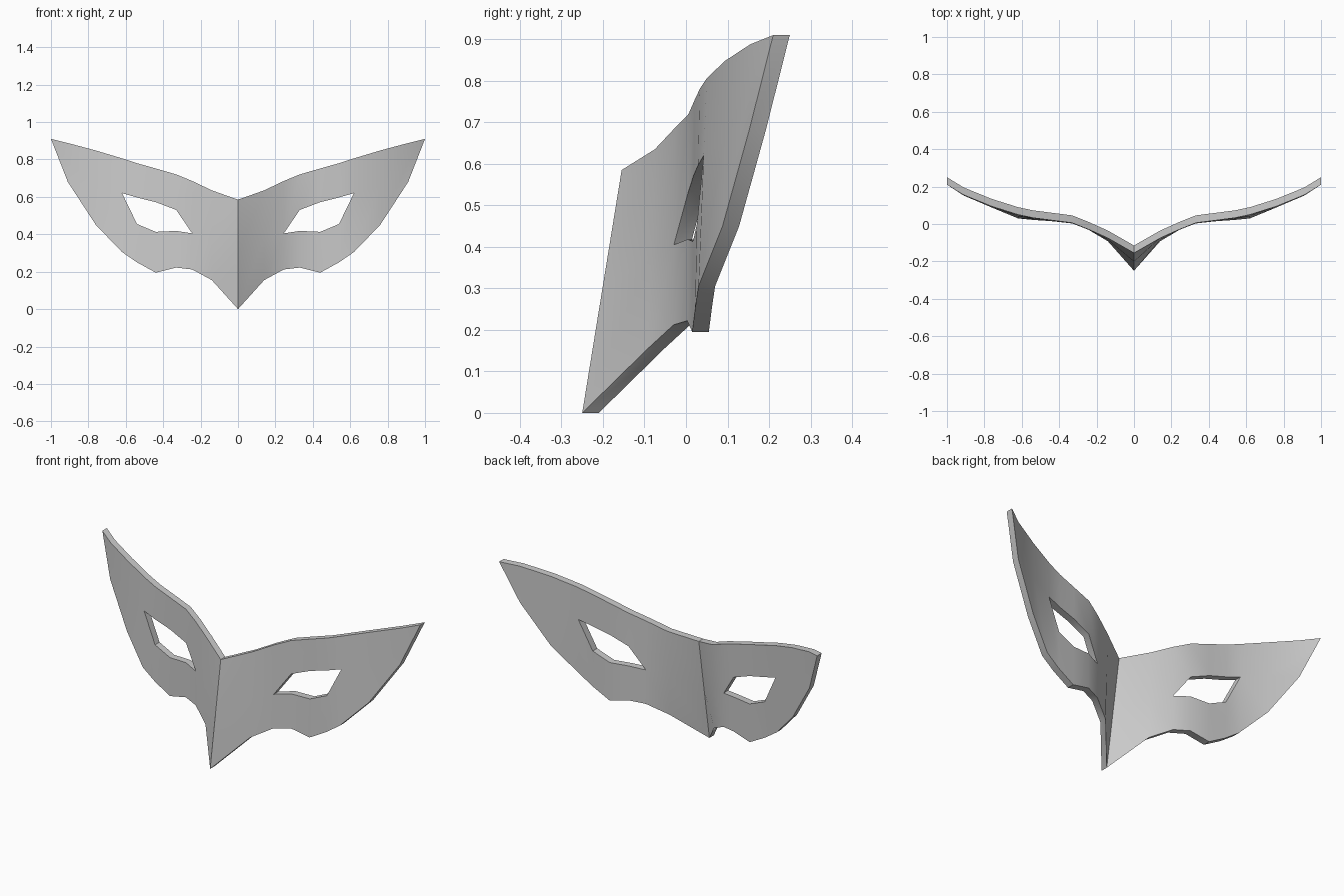
import bpy, bmesh, math

if "Cube" in bpy.data.objects:
    bpy.data.objects.remove(bpy.data.objects["Cube"])

THICK = 0.04
# Stations across one half:
# x, bottom z, eye lower z, eye upper z, top z, front y at bottom, front y at top
HALF = [
    (0.00, 0.000, 0.300, 0.300, 0.585, -0.250, -0.155),
    (0.14, 0.155, 0.380, 0.380, 0.635, -0.092, -0.075),
    (0.245, 0.212, 0.405, 0.405, 0.685, -0.030, -0.028),
    (0.33, 0.222, 0.418, 0.530, 0.720, 0.003, 0.006),
    (0.44, 0.195, 0.413, 0.572, 0.752, 0.015, 0.020),
    (0.54, 0.250, 0.455, 0.597, 0.780, 0.022, 0.033),
    (0.62, 0.305, 0.620, 0.620, 0.806, 0.030, 0.050),
    (0.76, 0.450, 0.660, 0.660, 0.848, 0.088, 0.094),
    (0.91, 0.680, 0.785, 0.785, 0.888, 0.152, 0.155),
    (1.00, 0.910, 0.910, 0.910, 0.910, 0.210, 0.210),
]

# Mirror the stations to get the full width
stations = [(-s[0],) + s[1:] for s in reversed(HALF[1:])] + HALF

bm = bmesh.new()
columns = []
for x, zb, el, eu, zt, yb, yt in stations:
    col = []
    for z in (zb, el, eu, zt):
        f = (z - zb) / (zt - zb) if zt > zb else 0
        col.append(bm.verts.new((x, yb + (yt - yb) * f, z)))
    columns.append(col)

# Brow strip and cheek strip; the gap between them is the eye opening
for a, b in zip(columns, columns[1:]):
    for i in (0, 2):
        bm.faces.new((a[i], b[i], b[i + 1], a[i + 1]))
bmesh.ops.remove_doubles(bm, verts=bm.verts[:], dist=0.0005)

# Give the sheet its thickness straight back
front = bm.faces[:]
back = bmesh.ops.duplicate(bm, geom=front)
rim = [e for e in bm.edges if e.is_boundary]
vmap = back["vert_map"]
front_verts = {v for f in front for v in f.verts}
front_rim = [e for e in rim if e.verts[0] in front_verts and e.verts[1] in front_verts]
pairs = {v: vmap[v] for v in front_verts}
for v in pairs.values():
    v.co.y += THICK
for e in front_rim:
    a, b = e.verts
    bm.faces.new((a, b, pairs[b], pairs[a]))
bmesh.ops.recalc_face_normals(bm, faces=bm.faces[:])

mesh = bpy.data.meshes.new("eye_mask")
bm.to_mesh(mesh)
bm.free()
mask = bpy.data.objects.new("eye_mask", mesh)
bpy.context.collection.objects.link(mask)

# Smooth surface with crisp rim and nose ridge
bpy.context.view_layer.objects.active = mask
mask.select_set(True)
bpy.ops.object.shade_smooth_by_angle(angle=math.radians(35))
